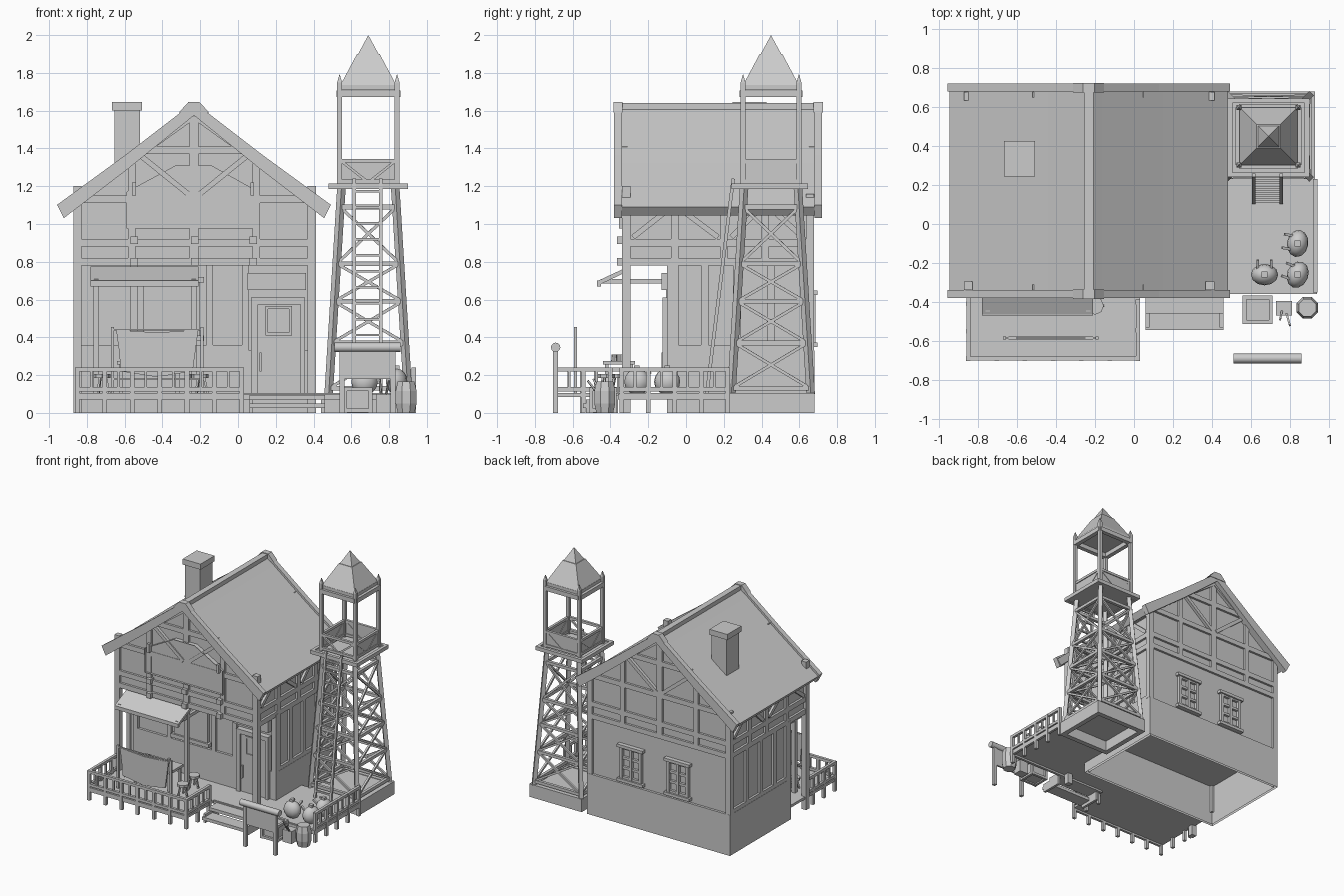
import bpy, bmesh, math
from mathutils import Vector, Matrix

if "Cube" in bpy.data.objects:
    bpy.data.objects.remove(bpy.data.objects["Cube"])

def done(bm, name, smooth=False):
    bmesh.ops.recalc_face_normals(bm, faces=bm.faces)
    me = bpy.data.meshes.new(name)
    bm.to_mesh(me); bm.free()
    ob = bpy.data.objects.new(name, me)
    bpy.context.collection.objects.link(ob)
    if smooth:
        bpy.ops.object.select_all(action='DESELECT')
        ob.select_set(True)
        bpy.context.view_layer.objects.active = ob
        bpy.ops.object.shade_smooth_by_angle(angle=math.radians(40))
    return ob

def add_box(bm, x0, x1, y0, y1, z0, z1):
    m = Matrix.Translation(((x0+x1)/2, (y0+y1)/2, (z0+z1)/2)) @ Matrix.Diagonal((x1-x0, y1-y0, z1-z0, 1))
    return bmesh.ops.create_cube(bm, size=1, matrix=m)['verts']

def add_beam(bm, p, q, w, d=None):
    p, q = Vector(p), Vector(q)
    v = q - p
    m = Matrix.Translation((p+q)/2) @ v.to_track_quat('Z', 'Y').to_matrix().to_4x4() @ Matrix.Diagonal((w, d or w, v.length, 1))
    bmesh.ops.create_cube(bm, size=1, matrix=m)

def add_prism(bm, pts, y0, y1):
    a = [bm.verts.new((x, y0, z)) for x, z in pts]
    b = [bm.verts.new((x, y1, z)) for x, z in pts]
    n = len(pts)
    bm.faces.new(a); bm.faces.new(b[::-1])
    for i in range(n):
        bm.faces.new((a[i], a[(i+1) % n], b[(i+1) % n], b[i]))

def add_cone(bm, c, z0, z1, r0, r1, n, rot=0):
    m = Matrix.Translation((c[0], c[1], (z0+z1)/2)) @ Matrix.Rotation(rot, 4, 'Z')
    bmesh.ops.create_cone(bm, cap_ends=True, segments=n, radius1=r0, radius2=r1, depth=z1-z0, matrix=m)

def boxes(name, *lst):
    bm = bmesh.new()
    for b in lst:
        add_box(bm, *b)
    return done(bm, name)

def open_bottom(bm):
    bm.normal_update()
    bmesh.ops.delete(bm, geom=[f for f in bm.faces if abs(f.normal.z) > .99 and f.calc_center_median().z < .01], context='FACES')

# --- house walls
XL, XR, XC, YF, YB = -.85, .39, -.233, -.32, .66
bm = bmesh.new(); add_box(bm, XL, XR, -.08, YB, 0, .8); open_bottom(bm); done(bm, "ground_floor_walls")
bm = bmesh.new(); add_box(bm, XL-.02, XR+.02, -.1, .68, 0, .33); open_bottom(bm); done(bm, "stone_plinth")
bm = bmesh.new()
add_prism(bm, [(XL, .79), (XR, .79), (XR, 1.13), (XC, 1.59), (XL, 1.13)], YF, YB)
done(bm, "upper_floor_walls")

# --- roof: slab, barge boards, ridge
def roof_profile(top, thick, reach):
    out = [(XC-reach, top-.75*reach), (XC-reach*.5, top-.385*reach), (XC, top), (XC+reach*.5, top-.385*reach), (XC+reach, top-.75*reach)]
    return out + [(XC+(x-XC)*.95, z-thick) for x, z in out[::-1]]
bm = bmesh.new(); add_prism(bm, roof_profile(1.625, .045, .715), -.36, .70); done(bm, "roof", True)
bm = bmesh.new()
for y0, y1 in ((-.38, -.34), (.68, .72)):
    add_prism(bm, roof_profile(1.645, .07, .725), y0, y1)
    add_prism(bm, [(XC-.08, 1.59), (XC-.03, 1.645), (XC+.03, 1.645), (XC+.08, 1.59)], y0-.004, y1+.004)
done(bm, "barge_boards")
boxes("ridge_beam", (XC-.024, XC+.024, -.37, .71, 1.58, 1.64))
boxes("chimney", (-.655, -.52, .255, .415, 1.2, 1.6), (-.668, -.508, .245, .425, 1.6, 1.645))

# --- timber framing on all sides
bm = bmesh.new()
for y0, y1 in ((YF-.018, YF+.01), (YB-.01, YB+.018)):
    for z in (.80, .90, 1.13):
        add_box(bm, XL, XR, y0, y1, z-.02, z+.02)
    add_box(bm, -.52, .05, y0, y1, 1.37, 1.41)
    add_box(bm, XC-.025, XC+.025, y0, y1, .8, 1.57)
    for s in (-1, 1):
        add_box(bm, XC+s*.33-.02, XC+s*.33+.02, y0, y1, .8, 1.32)
        ym = (y0+y1)/2
        add_beam(bm, (XC+s*.02, ym, 1.15), (XC+s*.28, ym, 1.36), .04, .028)
        add_beam(bm, (XC+s*.6, ym, 1.14), (XC, ym, 1.57), .04, .028)
for x0, x1 in ((XL-.018, XL+.01), (XR-.01, XR+.018)):
    for z in (.80, .90, 1.09):
        add_box(bm, x0, x1, YF, YB, z-.02, z+.02)
    for y in (-.06, .2, .42):
        add_box(bm, x0, x1, y-.02, y+.02, .8, 1.13)
    xm = (x0+x1)/2
    for ya, yb in ((-.28, -.09), (.17, -.03), (.24, .39), (.62, .45)):
        add_beam(bm, (xm, ya, .93), (xm, yb, 1.08), .028, .028)
    add_box(bm, x0, x1, -.08, YB, .33, .36)
    for y in (-.06, .10, .27, .45):
        add_box(bm, x0, x1, y-.02, y+.02, .33, .8)
for x in (XL, XR):
    add_box(bm, x-.022, x+.022, .635, .678, .33, 1.16)
    add_box(bm, x-.022, x+.022, -.338, -.295, 0, 1.2)
    add_box(bm, x-.02, x+.02, -.1, -.06, .1, .8)
for x in (-.55, -.23, .08):
    for z in (.8, .915):
        add_box(bm, x-.02, x+.02, -.365, -.3, z-.02, z+.02)
for x in (-.55, -.15, .04):
    add_box(bm, x-.018, x+.018, -.1, -.07, .33, .8)
add_box(bm, XL, .04, -.1, -.07, .33, .36)
done(bm, "timber_frame")

# --- arched gable board with raised rim
arch = [(-.59, .975), (.11, .975), (.11, 1.17), (-.14, 1.31), (-.33, 1.31), (-.59, 1.17)]
bm = bmesh.new()
add_prism(bm, arch, -.355, -.32)
f = min(bm.faces, key=lambda g: g.calc_center_median().y)
bmesh.ops.inset_region(bm, faces=[f], thickness=.045)
bmesh.ops.translate(bm, verts=f.verts, vec=(0, .02, 0))
for x in (-.55, .075):
    add_box(bm, x-.01, x+.01, -.37, -.345, 1.15, 1.22)
done(bm, "gable_board")

# --- door, transom, front window
boxes("door", (.07, .105, -.125, -.08, .1, .61), (.33, .355, -.125, -.08, .1, .61), (.07, .355, -.125, -.08, .575, .61),
      (.105, .33, -.11, -.08, .1, .58), (.145, .285, -.118, -.1, .41, .425), (.145, .285, -.118, -.1, .55, .565),
      (.145, .16, -.118, -.1, .41, .56), (.27, .285, -.118, -.1, .41, .56), (.115, .125, -.13, -.1, .22, .32))
boxes("door_lintel_board", (.05, .36, -.13, -.08, .65, .74))
boxes("front_window", (-.5, -.2, -.105, -.08, .4, .7), (-.52, -.18, -.12, -.08, .38, .41), (-.52, -.18, -.12, -.08, .69, .72))

# --- back windows with sills and bars
bm = bmesh.new()
for x in (-.40, .02):
    for s in (-.085, 0, .085):
        add_box(bm, x+s-.012, x+s+.012, .65, .685, .37, .63)
    for z in (.38, .46, .54, .62):
        add_box(bm, x-.09, x+.09, .65, .68, z-.01, z+.01)
    for z in (.36, .635):
        add_box(bm, x-.115, x+.115, .65, .695, z-.012, z+.012)
done(bm, "back_windows")

# --- deck, steps, railings
boxes("deck", (-.86, .03, -.70, -.09, .085, .105), (.03, .94, -.35, -.09, .085, .105), (.4, .94, -.09, .23, .085, .105))
boxes("deck_edge", (-.86, .03, -.70, -.68, .07, .1), (.03, .94, -.36, -.34, .07, .1), (.92, .94, -.35, .23, .07, .1))
boxes("steps", (.06, .46, -.545, -.44, .025, .05), (.06, .46, -.46, -.36, .07, .095),
      (.06, .08, -.53, -.36, 0, .07), (.44, .46, -.53, -.36, 0, .07))
bm = bmesh.new()
for a, b, n in (((-.85, -.69), (.02, -.69), 12), ((-.85, -.69), (-.85, -.34), 5),
                ((.02, -.69), (.02, -.40), 4), ((.93, -.34), (.93, .22), 8)):
    a, b = Vector(a), Vector(b)
    for z in (.125, .23):
        add_beam(bm, (*a, z), (*b, z), .022)
    for i in range(n+1):
        p = a.lerp(b, i/n)
        r, z0 = (.012, 0) if i % 2 == 0 or i == n else (.007, .12)
        add_box(bm, p.x-r, p.x+r, p.y-r, p.y+r, z0, .24)
done(bm, "porch_railings")

# --- awning, posts
bm = bmesh.new()
add_beam(bm, (-.495, -.30, .765), (-.495, -.46, .69), .57, .022)
add_box(bm, -.78, -.21, -.47, -.45, .67, .70)
for x in (-.75, -.235):
    add_box(bm, x-.015, x+.015, -.335, -.305, .1, .74)
    add_box(bm, x-.012, x+.012, -.45, -.08, .685, .71)
done(bm, "awning")

# --- cloth screen between two stakes
bm = bmesh.new()
for x in (-.665, -.19):
    add_box(bm, x-.008, x+.008, -.593, -.577, .1, .455)
add_prism(bm, [(-.62, .22), (-.43, .19), (-.24, .22), (-.225, .33), (-.21, .44), (-.43, .425), (-.645, .44), (-.63, .33)], -.592, -.578)
for z in (.18, .44):
    add_box(bm, -.66, -.19, -.59, -.58, z-.005, z+.005)
done(bm, "cloth_screen")

# --- table with mugs, stools
bm = bmesh.new()
add_box(bm, -.64, -.30, -.44, -.27, .255, .275)
for x in (-.62, -.32):
    for y in (-.42, -.29):
        add_box(bm, x-.01, x+.01, y-.01, y+.01, .1, .26)
for c in ((-.55, -.35), (-.47, -.38), (-.40, -.31)):
    add_cone(bm, c, .275, .31, .016, .014, 8)
for c in ((-.2, -.42), (-.22, -.25), (-.72, -.36)):
    add_cone(bm, c, .185, .205, .045, .045, 8)
    for i in range(3):
        t = i*2.094
        add_beam(bm, (c[0]+.04*math.cos(t), c[1]+.04*math.sin(t), .1), (c[0]+.02*math.cos(t), c[1]+.02*math.sin(t), .19), .012)
done(bm, "table_and_stools")

# --- watch tower
TX, TY = .69, .45
corners = [(-1, -1), (1, -1), (1, 1), (-1, 1)]
boxes("tower_base", (.46, .93, .22, .26, 0, .105), (.46, .93, .64, .68, 0, .105), (.46, .5, .22, .68, 0, .105),
      (.89, .93, .22, .68, 0, .105), (.49, .9, .25, .65, .085, .1))
def tp(c, z):
    h = .21 - (z-.1)/1.1*.068
    return Vector((TX+c[0]*h, TY+c[1]*h, z))
bm = bmesh.new()
tiers = [.13, .37, .59, .79, 1.09]
for i in range(4):
    a, b = corners[i], corners[(i+1) % 4]
    add_beam(bm, tp(a, .1), tp(a, 1.2), .032)
    for z in tiers:
        add_beam(bm, tp(a, z), tp(b, z), .024)
    for z0, z1 in zip(tiers, tiers[1:]):
        add_beam(bm, tp(a, z0), tp(b, z1), .016)
        add_beam(bm, tp(b, z0), tp(a, z1), .016)
done(bm, "tower_legs")
boxes("tower_platform", (.50, .88, .26, .63, 1.19, 1.205), (.48, .90, .24, .265, 1.185, 1.215), (.48, .90, .62, .645, 1.185, 1.215),
      (.48, .505, .24, .645, 1.185, 1.215), (.875, .90, .24, .645, 1.185, 1.215))
bm = bmesh.new()
for i in range(4):
    a, b = [Vector((TX+c[0]*.152, TY+c[1]*.148, 0)) for c in (corners[i], corners[(i+1) % 4])]
    add_box(bm, a.x-.013, a.x+.013, a.y-.013, a.y+.013, 1.2, 1.75)
    add_cone(bm, a, 1.75, 1.795, .018, 0, 4, math.pi/4)
    for z, w in ((1.335, .02), (1.225, .02), (1.69, .045)):
        add_beam(bm, a+Vector((0, 0, z)), b+Vector((0, 0, z)), .02 if w < .03 else .035)
    for t in ((0, .5, 1.34, 1.22), (.5, 1, 1.22, 1.34)):
        add_beam(bm, a.lerp(b, t[0])+Vector((0, 0, t[2])), a.lerp(b, t[1])+Vector((0, 0, t[3])), .014)
    if i != 0:
        add_beam(bm, a+Vector((0, 0, 1.28)), b+Vector((0, 0, 1.28)), .006, .1) if i == 2 else add_box(bm, a.x-.003, a.x+.003, TY-.148, TY+.148, 1.22, 1.34)
done(bm, "tower_cabin")
bm = bmesh.new()
r2 = math.sqrt(2)
add_cone(bm, (TX, TY), 1.71, 1.735, .15*r2, .15*r2, 4, math.pi/4)
add_cone(bm, (TX, TY), 1.735, 1.9, .148*r2, .06*r2, 4, math.pi/4)
add_cone(bm, (TX, TY), 1.9, 2.0, .054*r2, 0, 4, math.pi/4)
done(bm, "tower_roof")
bm = bmesh.new()
for x in (.615, .755):
    add_beam(bm, (x, .11, .1), (x, .25, 1.24), .018)
for i in range(13):
    t = (i+.7)/13.5
    add_beam(bm, (.615, .11+.14*t, .1+1.14*t), (.755, .11+.14*t, .1+1.14*t), .013)
done(bm, "ladder")

# --- hitching beam with hanging board
bm = bmesh.new()
m = Matrix.Translation((.685, -.69, .347)) @ Matrix.Rotation(math.pi/2, 4, 'Y')
bmesh.ops.create_cone(bm, cap_ends=True, segments=12, radius1=.025, radius2=.025, depth=.35, matrix=m)
for x in (.55, .82):
    add_box(bm, x-.013, x+.013, -.703, -.677, 0, .33)
add_box(bm, .55, .82, -.697, -.683, .18, .33)
done(bm, "hitching_beam", True)

# --- barrel, crates, sacks
bm = bmesh.new()
for z0, z1, r0, r1 in ((0, .05, .048, .06), (.05, .115, .06, .06), (.115, .165, .06, .048)):
    add_cone(bm, (.89, -.43), z0, z1, r0, r1, 8, math.pi/8)
done(bm, "barrel", True)
bm = bmesh.new()
add_box(bm, .575, .695, -.495, -.385, .012, .125)
for x in (.568, .702):
    for y in (-.502, -.378):
        add_box(bm, x-.01, x+.01, y-.01, y+.01, 0, .135)
for z in (.012, .125):
    for y in (-.502, -.378):
        add_box(bm, .56, .71, y-.01, y+.01, z-.01, z+.01)
    for x in (.568, .702):
        add_box(bm, x-.01, x+.01, -.51, -.37, z-.01, z+.01)
add_box(bm, .73, .81, -.47, -.395, 0, .1)
add_beam(bm, (.78, -.45, .08), (.80, -.52, .17), .01)
add_beam(bm, (.76, -.44, .08), (.75, -.49, .18), .01)
done(bm, "crates")
bm = bmesh.new()
for x, y, z, ang in ((.67, -.26, .165, 0), (.84, -.10, .165, 1.4), (.84, -.26, .165, 1.2)):
    m = Matrix.Translation((x, y, z)) @ Matrix.Rotation(ang, 4, 'Z')
    bmesh.ops.create_uvsphere(bm, u_segments=12, v_segments=8, radius=1, matrix=m @ Matrix.Diagonal((.07, .055, .07, 1)))
    for s in (-.035, .035):
        add_beam(bm, m @ Vector((s, .03, .03)), m @ Vector((s, .075, .05)), .014)
    add_beam(bm, m @ Vector((0, 0, .05)), m @ Vector((0, 0, .085)), .03)
done(bm, "sacks", True)
